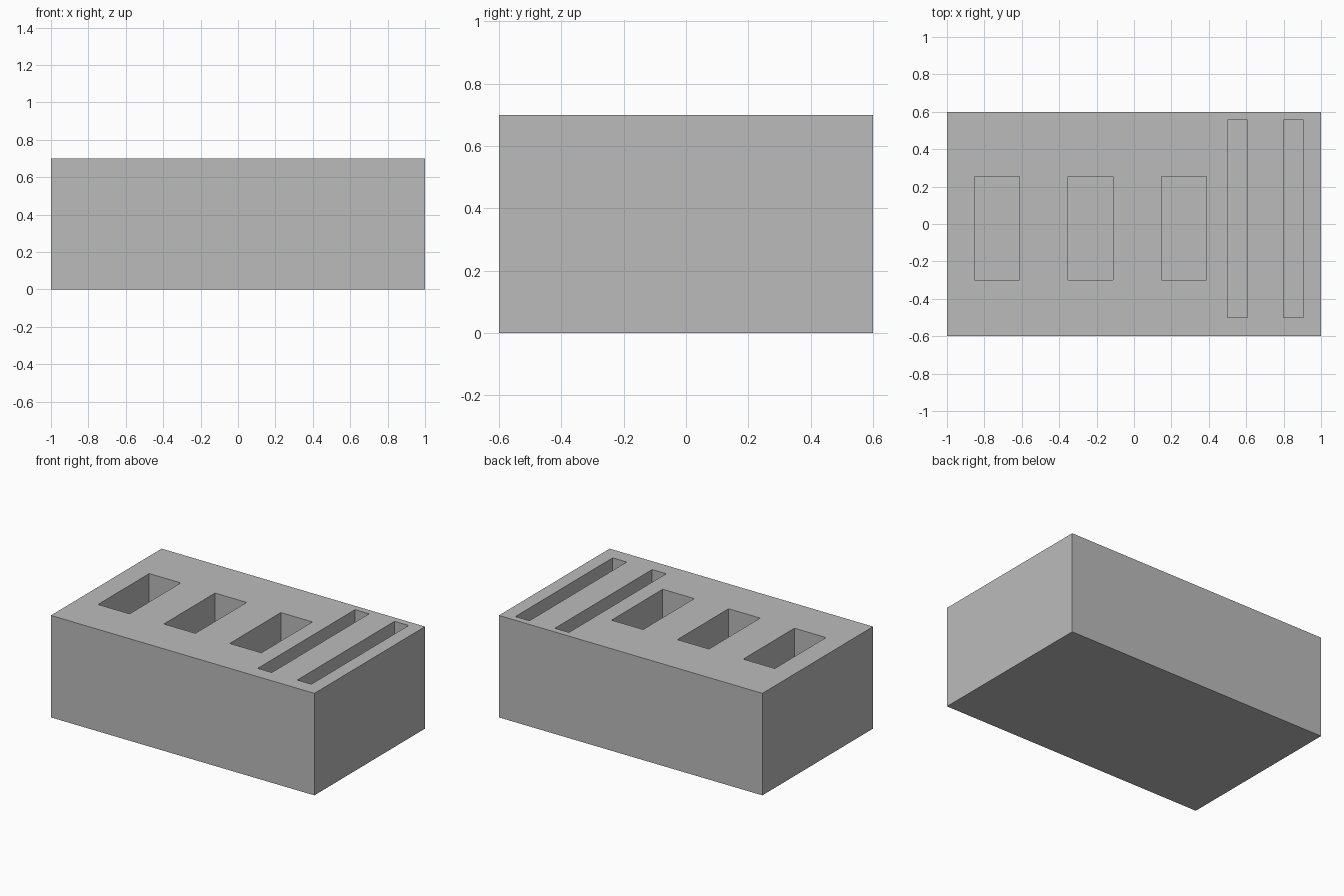
import bpy
import bmesh
from mathutils import Vector

cube = bpy.data.objects.get("Cube")
if cube:
    bpy.data.objects.remove(cube, do_unlink=True)

HEIGHT = 0.7
POCKET_FLOOR = 0.15

grey = bpy.data.materials.new("plain grey")
grey.use_nodes = True
colour = (0.5, 0.5, 0.5, 1)
grey.diffuse_color = colour
grey.node_tree.nodes["Principled BSDF"].inputs["Base Color"].default_value = colour


def box(name, low, high):
    """Axis-aligned box between two opposite corners."""
    low, high = Vector(low), Vector(high)
    bm = bmesh.new()
    bmesh.ops.create_cube(bm, size=1)
    bmesh.ops.scale(bm, vec=high - low, verts=bm.verts)
    bmesh.ops.translate(bm, vec=(low + high) / 2, verts=bm.verts)
    mesh = bpy.data.meshes.new(name)
    bm.to_mesh(mesh)
    bm.free()
    mesh.materials.append(grey)
    obj = bpy.data.objects.new(name, mesh)
    bpy.context.collection.objects.link(obj)
    return obj


# Solid holder block
block = box("holder_block", (-1, -0.6, 0), (1, 0.6, HEIGHT))

# Three wide pockets and two long slots: name, left edge, width, front edge, length
openings = [("pocket", x, 0.24, -0.3, 0.555) for x in (-0.853, -0.353, 0.147)]
openings += [("slot", x, 0.107, -0.5, 1.055) for x in (0.5, 0.8)]

for name, x, width, y, length in openings:
    cutter = box(name + "_cutter", (x, y, POCKET_FLOOR),
                 (x + width, y + length, HEIGHT + 0.1))
    cutter.hide_render = True
    cutter.hide_set(True)
    cut = block.modifiers.new(name, 'BOOLEAN')
    cut.operation = 'DIFFERENCE'
    cut.solver = 'EXACT'
    cut.object = cutter
